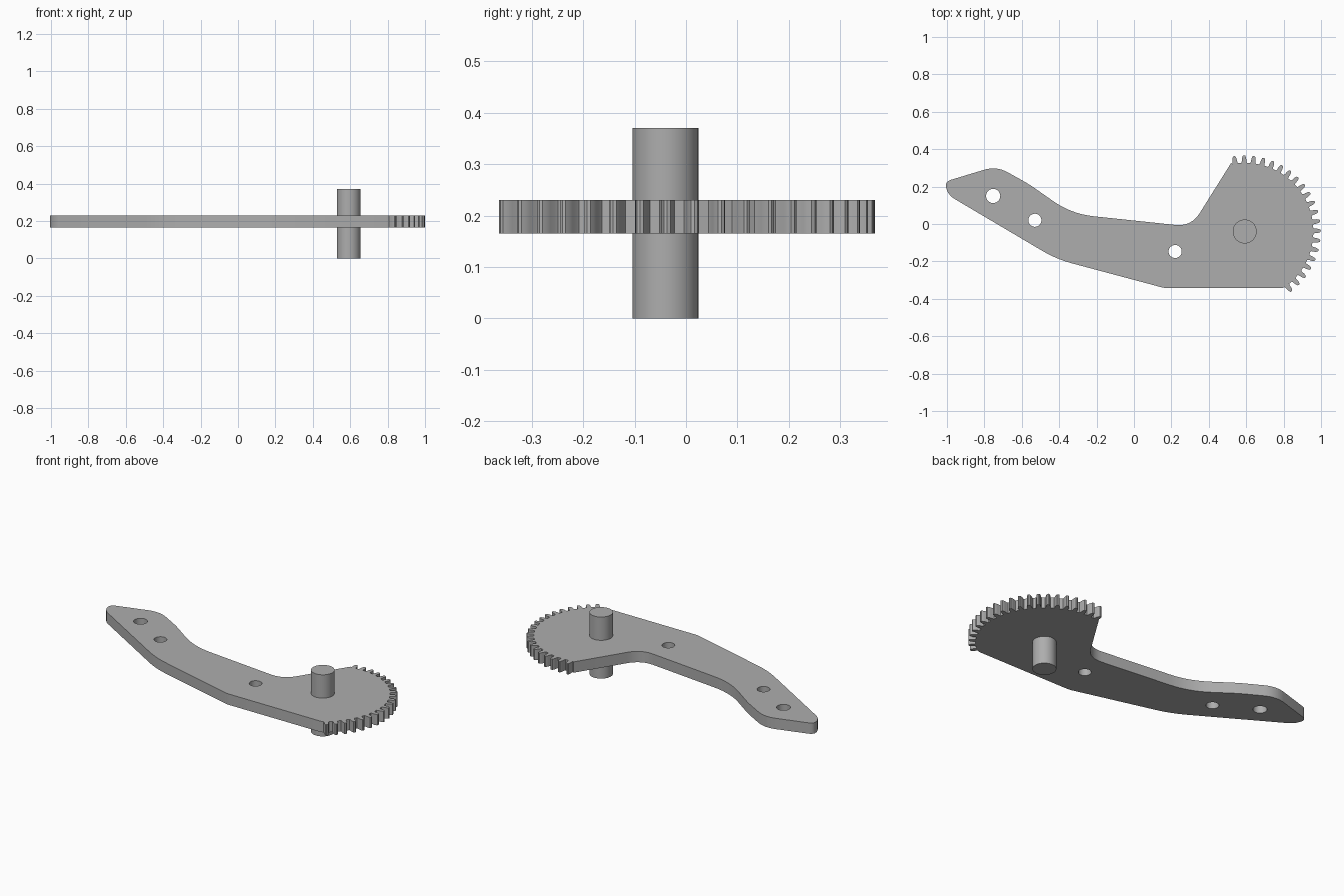
import bpy
import math
from mathutils import Vector

cube = bpy.data.objects.get("Cube")
if cube:
    bpy.data.objects.remove(cube)

GEAR = Vector((0.592, -0.04))
ROOT_R, TIP_R = 0.367, 0.407
TEETH, PITCH, FIRST = 21, 7.5, 98.0
PLATE_Z, PLATE_T = 0.1975, 0.065

grey = bpy.data.materials.new("plain_grey")
grey.use_nodes = True
colour = (0.42, 0.42, 0.42, 1)
grey.diffuse_color = colour
grey.node_tree.nodes["Principled BSDF"].inputs["Base Color"].default_value = colour


def polar(centre, radius, degrees):
    a = math.radians(degrees)
    return centre + Vector((math.cos(a), math.sin(a))) * radius


def rounded(corners, steps=8):
    """Soften each inner corner (x, y, setback) of an open path."""
    pts = [Vector(c[:2]) for c in corners]
    path = []
    for i, (x, y, d) in enumerate(corners):
        p = pts[i]
        if d == 0:
            path.append(p)
            continue
        a = p + (pts[i - 1] - p).normalized() * d
        b = p + (pts[i + 1] - p).normalized() * d
        for s in range(steps + 1):
            t = s / steps
            path.append(a * (1 - t) ** 2 + p * 2 * t * (1 - t) + b * t * t)
    return path


def add_loop(curve, points):
    spline = curve.splines.new("POLY")
    spline.points.add(len(points) - 1)
    for sp, p in zip(spline.points, points):
        sp.co = (p.x, p.y, 0, 1)
    spline.use_cyclic_u = True


def finish(obj):
    bpy.ops.object.select_all(action="DESELECT")
    obj.select_set(True)
    bpy.context.view_layer.objects.active = obj
    bpy.ops.object.shade_smooth_by_angle(angle=math.radians(30))


# Arm edge, from the end of the toothed arc round to its start
outline = rounded([
    (0.79, -0.343, 0), (0.165, -0.343, 0.02), (-0.415, -0.188, 0.09),
    (-0.995, 0.155, 0.042), (-1.012, 0.226, 0.034), (-0.735, 0.31, 0.07),
    (-0.56, 0.212, 0.04), (-0.335, 0.054, 0.12), (0.306, -0.014, 0.085),
    (0.52, 0.327, 0),
])

# Toothed arc, running clockwise; half-widths in degrees at each radius
tooth = [(ROOT_R, 2.3), (ROOT_R + 0.007, 1.9), (ROOT_R + 0.02, 1.75),
         (TIP_R - 0.01, 1.4), (TIP_R - 0.002, 0.9)]
for i in range(TEETH):
    mid = FIRST - i * PITCH
    outline += [polar(GEAR, r, mid + w) for r, w in tooth]
    outline.append(polar(GEAR, TIP_R, mid))
    outline += [polar(GEAR, r, mid - w) for r, w in reversed(tooth)]

# Flat sector arm with its bolt holes
curve = bpy.data.curves.new("arm_profile", "CURVE")
curve.dimensions = "2D"
curve.fill_mode = "BOTH"
curve.extrude = PLATE_T / 2
add_loop(curve, outline)
for x, y, r in [(-0.753, 0.15, 0.038), (-0.53, 0.02, 0.035), (0.22, -0.147, 0.035)]:
    add_loop(curve, [polar(Vector((x, y)), r, a) for a in range(0, 360, 10)])
temp = bpy.data.objects.new("arm_profile", curve)
bpy.context.collection.objects.link(temp)
bpy.context.view_layer.update()
mesh = bpy.data.meshes.new_from_object(
    temp.evaluated_get(bpy.context.evaluated_depsgraph_get()))
bpy.data.objects.remove(temp)
arm = bpy.data.objects.new("toothed_arm", mesh)
arm.location.z = PLATE_Z
bpy.context.collection.objects.link(arm)
mesh.materials.clear()
mesh.materials.append(grey)
finish(arm)

# Pivot pin through the centre of the toothed sector
bpy.ops.mesh.primitive_cylinder_add(
    vertices=48, radius=0.064, depth=0.37, location=(GEAR.x, GEAR.y, 0.185))
pin = bpy.context.object
pin.name = "pivot_pin"
pin.data.materials.append(grey)
finish(pin)
